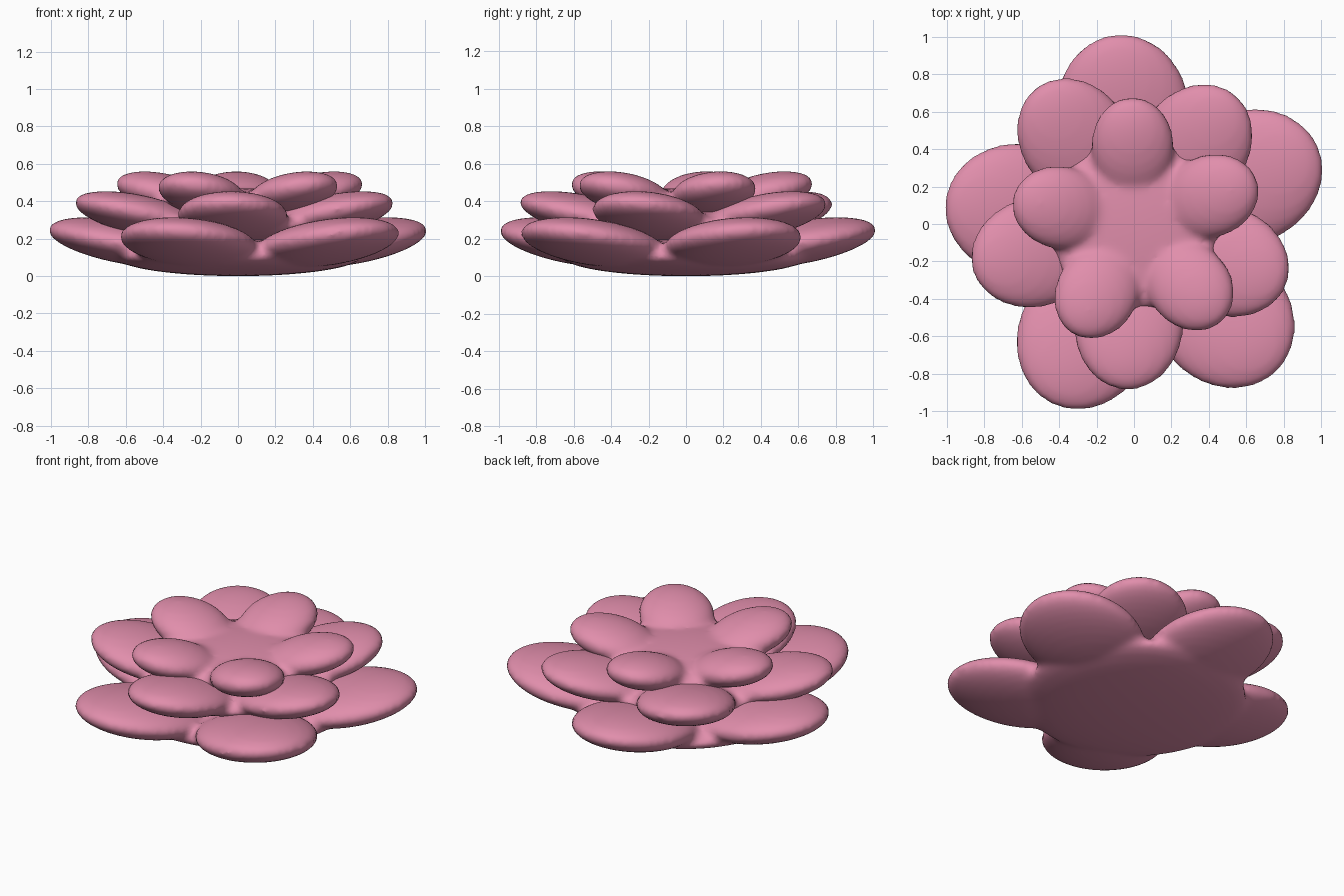
import bpy, bmesh, math
from mathutils import Matrix

if "Cube" in bpy.data.objects:
    bpy.data.objects.remove(bpy.data.objects["Cube"])

pink = bpy.data.materials.new("petal pink")
pink.diffuse_color = (0.75, 0.27, 0.41, 1)
pink.use_nodes = True
pink.node_tree.nodes["Principled BSDF"].inputs["Base Color"].default_value = pink.diffuse_color


def ellipsoid(bm, matrix, size):
    bmesh.ops.create_uvsphere(bm, u_segments=48, v_segments=32, radius=1,
                              matrix=matrix @ Matrix.Diagonal((*size, 1)))


def petal_layer(name, petals, size, tilt, z, core, core_z):
    """Five tilted ellipsoid petals and a flat core, fused and softened."""
    bm = bmesh.new()
    a, b, c = size
    tilt = math.radians(tilt)
    reach = math.hypot(a * math.cos(tilt), c * math.sin(tilt)) - 0.01
    for angle, tip in petals:
        m = (Matrix.Rotation(math.radians(angle), 4, 'Z')
             @ Matrix.Translation((tip - reach, 0, z))
             @ Matrix.Rotation(-tilt, 4, 'Y'))
        ellipsoid(bm, m, size)
    ellipsoid(bm, Matrix.Translation((0, 0, core_z)), (core[0], core[0], core[1]))
    me = bpy.data.meshes.new(name)
    bm.to_mesh(me)
    bm.free()
    me.materials.append(pink)
    ob = bpy.data.objects.new(name, me)
    bpy.context.collection.objects.link(ob)
    fuse = ob.modifiers.new("fuse", 'REMESH')
    fuse.mode = 'VOXEL'
    fuse.voxel_size = 0.02
    fuse.use_smooth_shade = True
    soften = ob.modifiers.new("soften", 'SMOOTH')
    soften.factor = 0.5
    soften.iterations = 10


# petals: (direction in degrees, distance of tip from the axis)
petal_layer("outer_petals",
            [(95.5, 1.01), (22.5, 1.06), (-46, 1.09), (-114, 1.05), (173, 1.01)],
            (0.42, 0.36, 0.115), 10, 0.18, (0.66, 0.105), 0.105)
petal_layer("middle_petals",
            [(125, 0.89), (52.5, 0.87), (-22, 0.87), (-93, 0.88), (196, 0.89)],
            (0.36, 0.295, 0.105), 12, 0.327, (0.57, 0.10), 0.27)
petal_layer("inner_petals",
            [(91, 0.67), (20, 0.69), (-48, 0.695), (-118.5, 0.665), (167.5, 0.655)],
            (0.265, 0.222, 0.10), 12, 0.448, (0.46, 0.085), 0.385)
